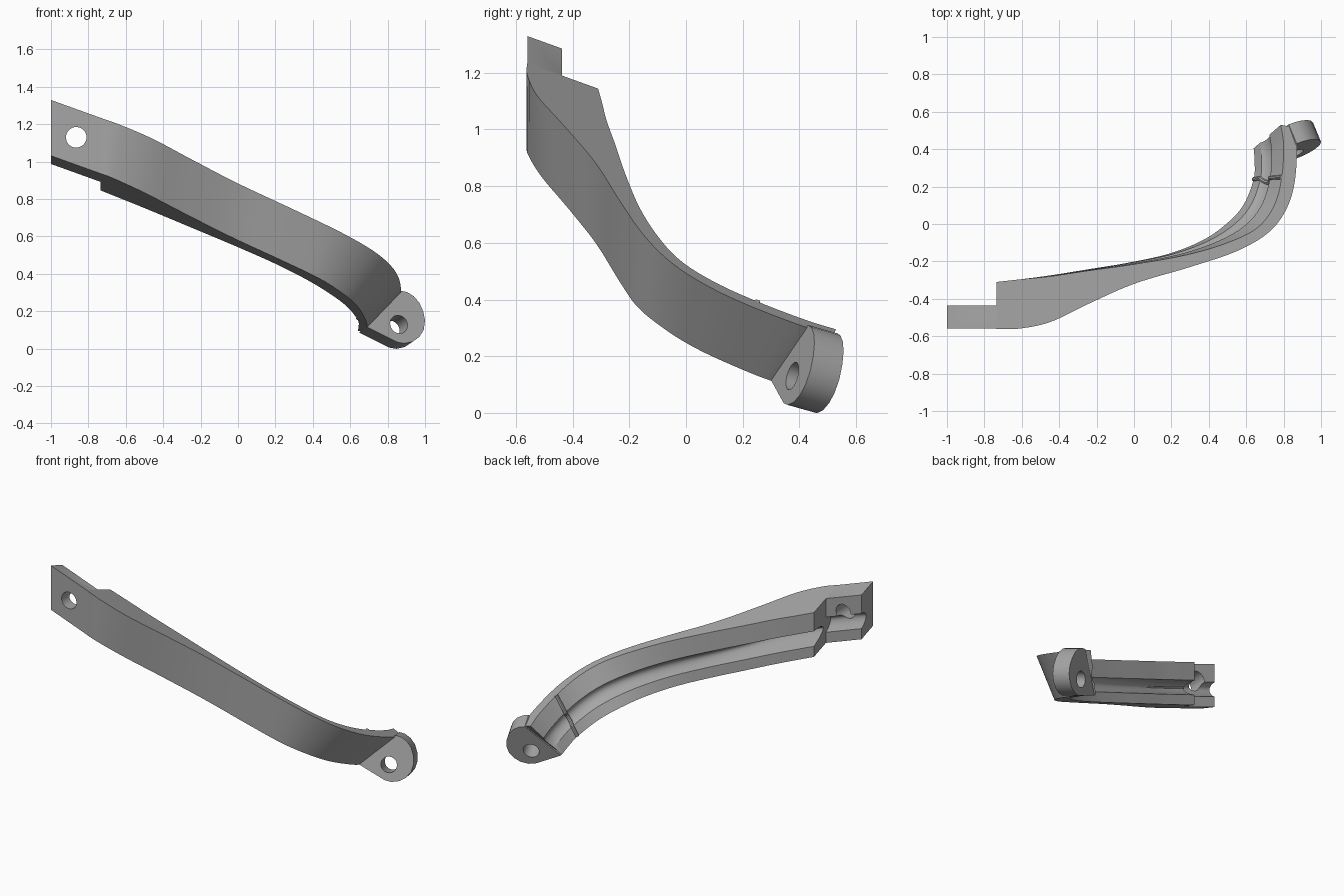
import bpy, bmesh, math
from mathutils import Vector

if "Cube" in bpy.data.objects:
    bpy.data.objects.remove(bpy.data.objects["Cube"], do_unlink=True)

# Single grey material
grey = bpy.data.materials.new("plain_grey")
grey.use_nodes = True
grey.diffuse_color = (0.38, 0.38, 0.38, 1)
grey.node_tree.nodes["Principled BSDF"].inputs["Base Color"].default_value = grey.diffuse_color

SLOPE, TOP, BOTTOM = 0.36, 0.768, 0.47   # sloped parallel planes of the bar

# Plan curves of the four long edges, station by station
front_top = [(-.735, -.56), (-.62, -.56), (-.45, -.525), (-.25, -.43), (0, -.32), (.3, -.23),
             (.55, -.145), (.72, -.045), (.815, .08), (.86, .23), (.87, .43), (.84, .52)]
front_low = [(-.735, -.56), (-.67, -.558), (-.5, -.51), (-.27, -.41), (-.03, -.315), (.25, -.235),
             (.44, -.17), (.56, -.075), (.635, .03), (.675, .16), (.69, .3), (.65, .395)]
back_top = [(-.735, -.31), (-.6, -.295), (-.45, -.28), (-.25, -.25), (0, -.215), (.28, -.165),
            (.5, -.1), (.66, -.02), (.75, .1), (.79, .25), (.8, .42), (.785, .53)]
back_low = [(-.735, -.31), (-.6, -.295), (-.45, -.275), (-.25, -.243), (-.02, -.205), (.2, -.155),
            (.38, -.08), (.51, .015), (.59, .11), (.64, .24), (.645, .33), (.64, .405)]


def on_plane(p, level):
    return Vector((p[0], p[1], level - SLOPE * (p[0] + p[1])))


def smooth_path(points, level, steps=6):
    """Catmull-Rom curve through the plan points, lifted onto a sloped plane."""
    pts = [on_plane(p, level) for p in points]
    out = []
    for i in range(len(pts) - 1):
        a, b, c, d = pts[max(i - 1, 0)], pts[i], pts[i + 1], pts[min(i + 2, len(pts) - 1)]
        for k in range(steps):
            t = k / steps
            out.append(0.5 * (2 * b + (c - a) * t + (2 * a - 5 * b + 4 * c - d) * t ** 2
                              + (3 * b - a - 3 * c + d) * t ** 3))
    return out + [pts[-1]]


def section(ft, fl, bt, bl, groove=0.4):
    """Cross-section with a rounded groove cut into its back edge."""
    ring = [ft, bt]
    for k in range(11):
        u = k / 10
        t = 0.42 + 0.34 * u
        depth = groove * math.sin(math.pi * u) ** 0.7 if 0 < k < 10 else 0
        ring.append(bt.lerp(bl, t).lerp(ft.lerp(fl, t), depth))
    return ring + [bl, fl]


def make_object(name, bm):
    bmesh.ops.recalc_face_normals(bm, faces=bm.faces)
    mesh = bpy.data.meshes.new(name)
    bm.to_mesh(mesh)
    bm.free()
    mesh.materials.append(grey)
    ob = bpy.data.objects.new(name, mesh)
    bpy.context.collection.objects.link(ob)
    return ob


def select(ob):
    bpy.ops.object.select_all(action='DESELECT')
    ob.select_set(True)
    bpy.context.view_layer.objects.active = ob


def drill(ob, centre, axis, radius):
    """Bore a round hole through an object."""
    bpy.ops.mesh.primitive_cylinder_add(vertices=40, radius=radius, depth=0.5, location=centre,
                                        rotation=axis.to_track_quat('Z', 'Y').to_euler())
    cutter = bpy.context.object
    cutter.hide_render = True
    cutter.data.materials.append(grey)
    select(ob)
    mod = ob.modifiers.new("hole", 'BOOLEAN')
    mod.operation, mod.solver, mod.object = 'DIFFERENCE', 'EXACT', cutter
    bpy.ops.object.modifier_apply(modifier=mod.name)
    bpy.data.objects.remove(cutter, do_unlink=True)


def finish(ob):
    select(ob)
    bpy.ops.object.shade_smooth_by_angle(angle=math.radians(28))


# Curved bar: thin mounting pad, step, then the swept arm
edges = [smooth_path(front_top, TOP), smooth_path(front_low, BOTTOM),
         smooth_path(back_top, TOP), smooth_path(back_low, BOTTOM)]
arm = [section(*quad) for quad in zip(*edges)]
pad = [section(on_plane((x, -.56), TOP), on_plane((x, -.56), BOTTOM),
               on_plane((x, -.437), TOP), on_plane((x, -.437), BOTTOM)) for x in (-1, -.735)]
bm = bmesh.new()
rings = [[bm.verts.new(p) for p in ring] for ring in pad + arm]
for r, s in zip(rings, rings[1:]):
    for i in range(len(r)):
        j = (i + 1) % len(r)
        bm.faces.new((r[i], r[j], s[j], s[i]))
bm.faces.new(rings[0])
bm.faces.new(rings[-1])
bmesh.ops.remove_doubles(bm, verts=bm.verts, dist=0.0005)
bar = make_object("curved_bar", bm)
drill(bar, (-.865, -.5, 1.13), Vector((0, 1, 0)), 0.055)
finish(bar)

# Rounded end lug, tilted, with a pivot hole
normal = Vector((.372, -.894, .252)).normalized()
corner = Vector((.87, .43, .31))


def on_lug(x, z):
    y = corner.y + ((x - corner.x) * normal.x + (z - corner.z) * normal.z) / -normal.y
    return Vector((x, y, z))


outline = [(.87, .31), (.905, .302), (.94, .28), (.97, .245), (.99, .2), (1, .15), (.993, .1),
           (.97, .063), (.935, .038), (.89, .028), (.85, .035), (.69, .115)]
bm = bmesh.new()
face = bm.faces.new([bm.verts.new(on_lug(x, z)) for x, z in outline])
extruded = bmesh.ops.extrude_face_region(bm, geom=[face], use_keep_orig=True)
bmesh.ops.translate(bm, vec=normal * -0.115,
                    verts=[v for v in extruded["geom"] if isinstance(v, bmesh.types.BMVert)])
lug = make_object("end_lug", bm)
drill(lug, on_lug(.86, .13), normal, 0.05)
finish(lug)

# Small raised rib across the grooved back of the arm
path = section(*[edge[9 * 6] for edge in edges])[1:-1]
curve = bpy.data.curves.new("back_rib", 'CURVE')
curve.dimensions = '3D'
curve.bevel_depth = 0.012
curve.bevel_resolution = 2
curve.use_fill_caps = True
spline = curve.splines.new('POLY')
spline.points.add(len(path) - 1)
for point, co in zip(spline.points, path):
    point.co = (*co, 1)
curve.materials.append(grey)
rib = bpy.data.objects.new("back_rib", curve)
bpy.context.collection.objects.link(rib)
select(rib)
bpy.ops.object.convert(target='MESH')
finish(bpy.context.object)
